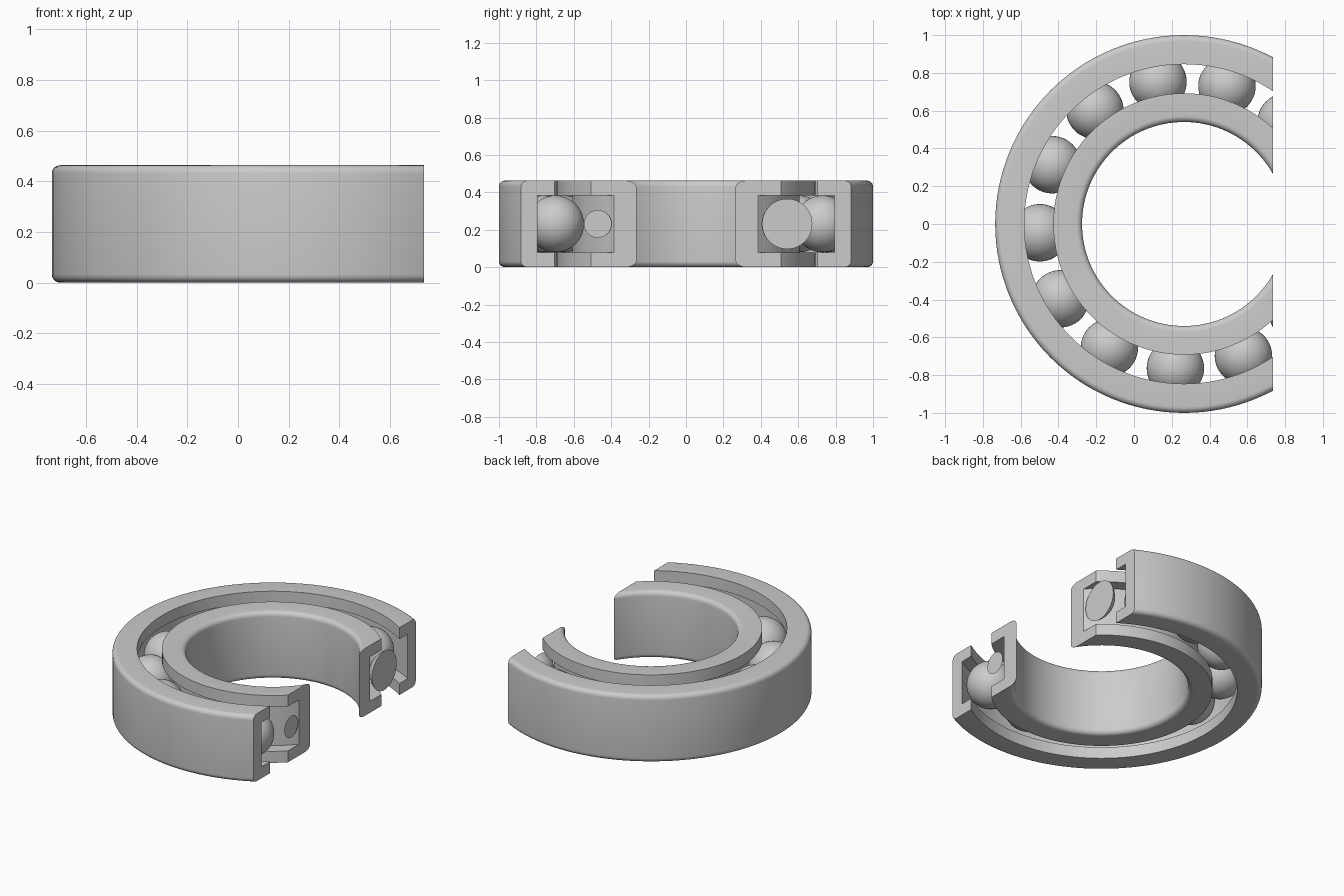
import bpy, bmesh
from math import sin, cos, pi, radians
from mathutils import Matrix, Vector

if "Cube" in bpy.data.objects:
    bpy.data.objects.remove(bpy.data.objects["Cube"])

CX = 0.265            # bearing axis
CUT = 0.735           # plane of the flat cutaway
H = 0.463             # ring height
LIP = 0.079           # lip thickness above and below the groove
BALL_R, ORBIT, COUNT = 0.152, 0.765, 13


def finish(name, bm):
    """Slice off everything beyond the cut plane, cap the section, smooth."""
    res = bmesh.ops.bisect_plane(bm, geom=bm.verts[:] + bm.edges[:] + bm.faces[:],
                                 dist=1e-6, plane_co=(CUT, 0, 0),
                                 plane_no=(1, 0, 0), clear_outer=True)
    if not bm.verts:
        bm.free()
        return
    rim = [e for e in bm.edges if e.is_boundary]
    if rim:
        bmesh.ops.edgeloop_fill(bm, edges=rim)
    bmesh.ops.recalc_face_normals(bm, faces=bm.faces[:])
    mesh = bpy.data.meshes.new(name)
    bm.to_mesh(mesh)
    bm.free()
    ob = bpy.data.objects.new(name, mesh)
    bpy.context.collection.objects.link(ob)
    bpy.ops.object.select_all(action='DESELECT')
    ob.select_set(True)
    bpy.context.view_layer.objects.active = ob
    bpy.ops.object.shade_smooth_by_angle(angle=radians(25))


def race(name, r_round, r_lip, r_groove, fillet=0.032, segs=128, steps=6):
    """Revolve a C-shaped section with filleted corners on its plain side."""
    side = 1 if r_round > r_lip else -1
    lower = []
    for i in range(steps + 1):
        a = pi / 2 * i / steps
        lower.append((r_round - side * fillet * (1 - sin(a)), fillet * (1 - cos(a))))
    lower = [(r_groove, LIP), (r_lip, LIP), (r_lip, 0)] + lower
    profile = lower + [(r, H - z) for r, z in reversed(lower)]
    bm = bmesh.new()
    rings = [[bm.verts.new((CX + r * cos(2 * pi * k / segs), r * sin(2 * pi * k / segs), z))
              for r, z in profile] for k in range(segs)]
    n = len(profile)
    for k in range(segs):
        a, b = rings[k], rings[(k + 1) % segs]
        for j in range(n):
            m = (j + 1) % n
            bm.faces.new((a[j], b[j], b[m], a[m]))
    finish(name, bm)


# Outer and inner races
race("outer_race", 1.0, 0.846, 0.923)
race("inner_race", 0.54, 0.692, 0.608)

# Balls, evenly spaced; those past the cut plane vanish or become capped
for i in range(COUNT):
    a = radians(100.4) + 2 * pi * i / COUNT
    pos = Vector((CX + ORBIT * cos(a), ORBIT * sin(a), H / 2))
    bm = bmesh.new()
    bmesh.ops.create_uvsphere(bm, u_segments=48, v_segments=24, radius=BALL_R,
                              matrix=Matrix.Translation(pos))
    finish(f"ball_{i + 1}", bm)
